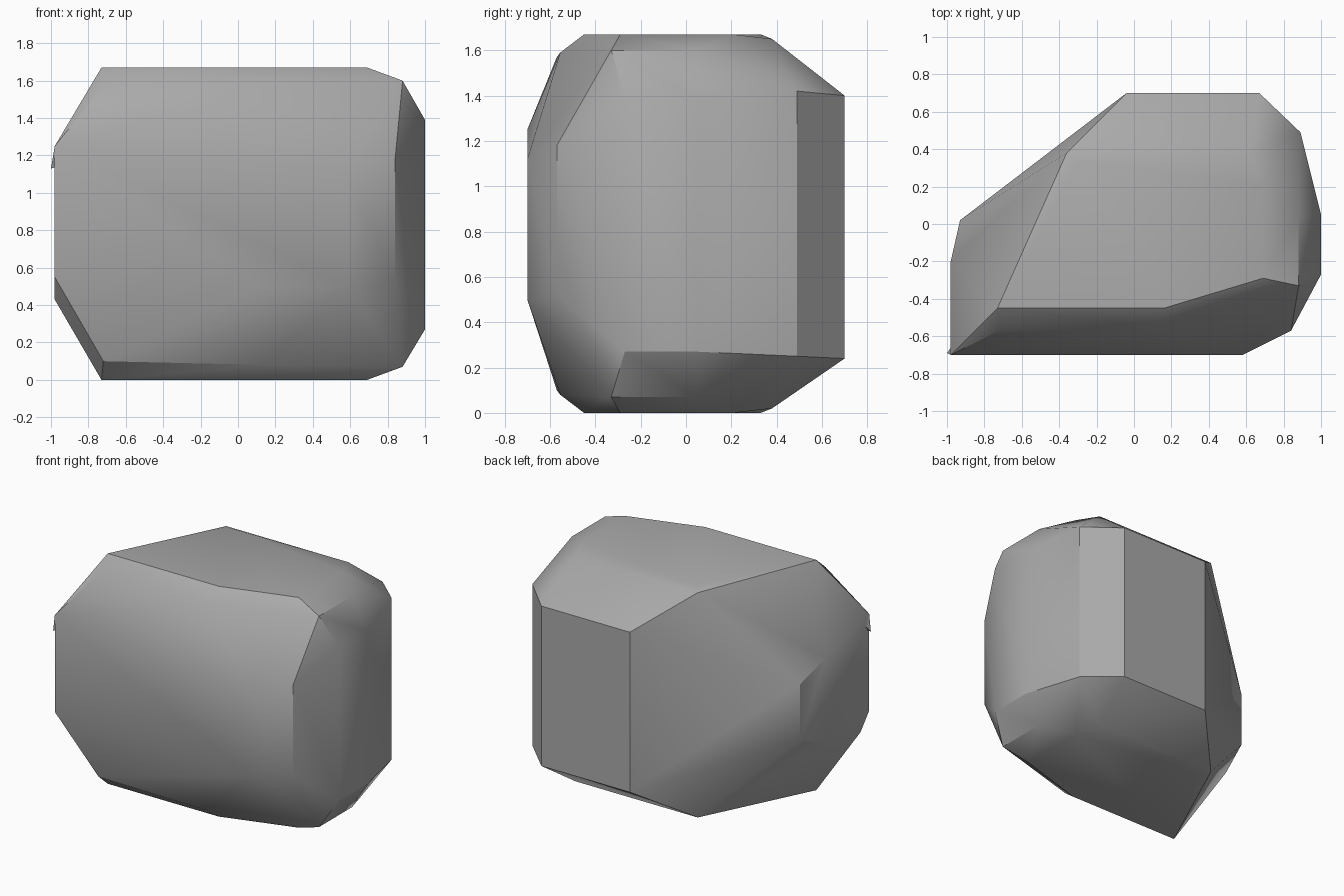
import bpy
import bmesh
import math

if "Cube" in bpy.data.objects:
    bpy.data.objects.remove(bpy.data.objects["Cube"], do_unlink=True)

HEIGHT = 1.67


def make_material(name, colour):
    material = bpy.data.materials.new(name)
    material.use_nodes = True
    material.diffuse_color = colour
    shader = next(n for n in material.node_tree.nodes if n.type == "BSDF_PRINCIPLED")
    shader.inputs["Base Color"].default_value = colour
    shader.inputs["Roughness"].default_value = 0.9
    return material


def hull_object(name, points, material, smooth_angle):
    """Wrap the points in a faceted stone surface."""
    bm = bmesh.new()
    for point in points:
        bm.verts.new(point)
    result = bmesh.ops.convex_hull(bm, input=bm.verts[:])
    spare = {g for key in ("geom_interior", "geom_unused") for g in result[key]
             if isinstance(g, bmesh.types.BMVert)}
    bmesh.ops.delete(bm, geom=list(spare), context="VERTS")
    bmesh.ops.dissolve_limit(bm, angle_limit=math.radians(2),
                             verts=bm.verts[:], edges=bm.edges[:])
    bmesh.ops.recalc_face_normals(bm, faces=bm.faces[:])
    mesh = bpy.data.meshes.new(name)
    bm.to_mesh(mesh)
    bm.free()
    mesh.materials.append(material)
    obj = bpy.data.objects.new(name, mesh)
    bpy.context.collection.objects.link(obj)
    bpy.ops.object.select_all(action="DESELECT")
    obj.select_set(True)
    bpy.context.view_layer.objects.active = obj
    bpy.ops.object.shade_smooth_by_angle(angle=math.radians(smooth_angle))
    return obj


# Widest outline: x, y, bottom and top of each upright edge
waist = [
    (-.98, -.7, .55, 1.25), (.12, -.7, .5, 1.14), (.58, -.7, .5, 1.12),
    (.84, -.57, .52, 1.18), (1, -.27, .27, 1.39), (1, .05, .27, 1.38),
    (.89, .49, .25, 1.42), (.67, .7, .24, 1.4), (-.04, .7, .24, 1.4),
    (-.93, .02, .6, 1), (-.98, -.2, .5, 1.12), (-.98, -.6, .43, 1.22),
]

# Shared outline of crown and foot: x, y, depth below the flat cap
cap = [
    (-.73, -.45, 0), (.16, -.45, 0), (.69, -.29, 0), (.69, .21, 0),
    (-.3, .33, 0), (-.36, .38, .02), (.62, .38, .02),
    (.88, -.33, .07), (.88, .05, .07), (-.72, -.57, .1), (.14, -.555, .08),
]

boulder_points = []
for x, y, low, high in waist:
    boulder_points += [(x, y, low), (x, y, high)]
for x, y, depth in cap:
    boulder_points += [(x, y, depth), (x, y, HEIGHT - depth)]

stone = make_material("grey stone", (.4, .4, .4, 1))
hull_object("boulder", boulder_points, stone, 30)

# Thin chip standing off the front corner
chip = [(-.98, -.7, 1.25), (-1, -.69, 1.13), (-.95, -.62, 1.23), (-.97, -.68, 1.14)]
hull_object("corner_chip", chip, stone, 10)
